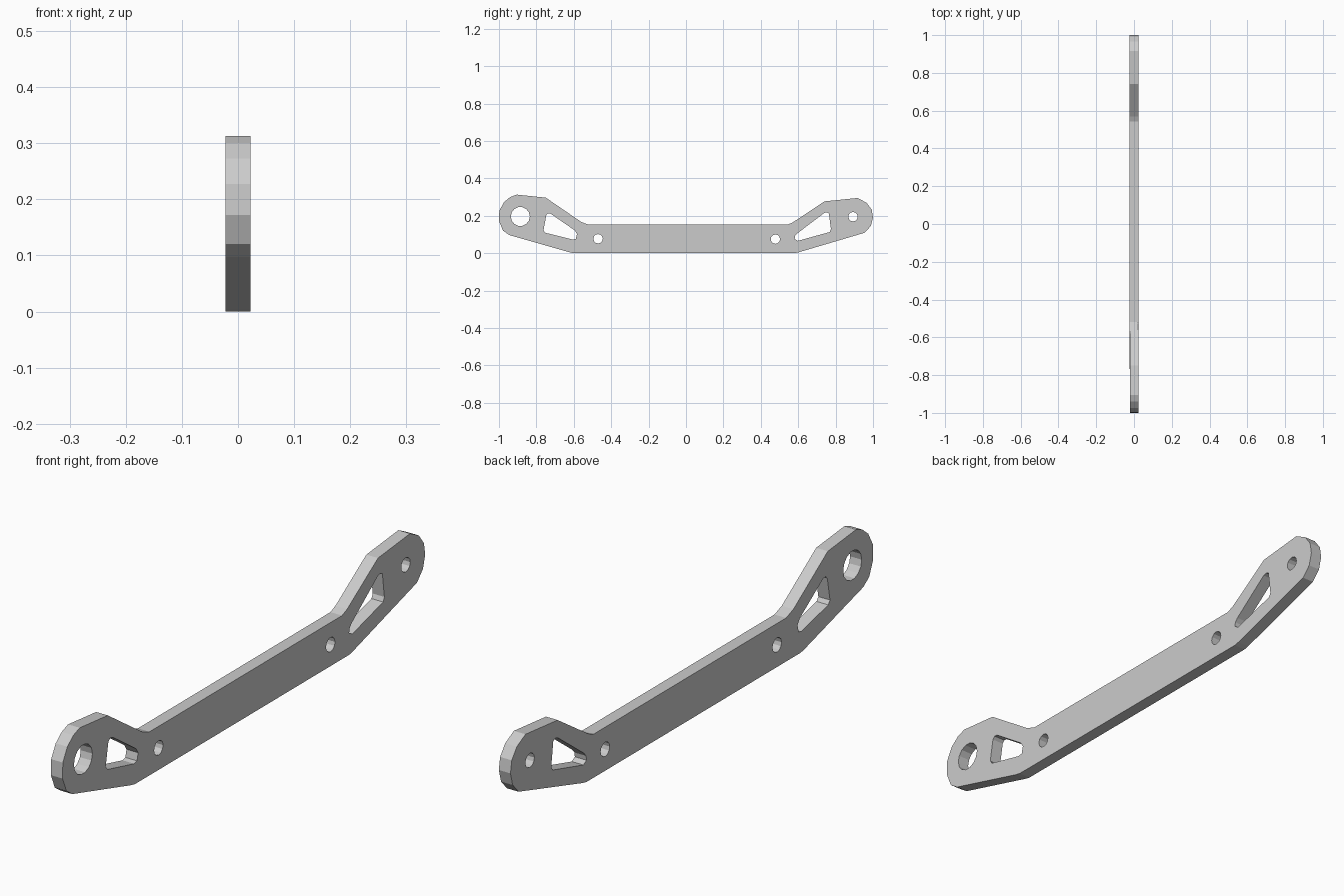
import bpy
from math import sin, cos, pi, radians

if "Cube" in bpy.data.objects:
    bpy.data.objects.remove(bpy.data.objects["Cube"])

THICKNESS = 0.045


def circle(cy, cz, r, n=12):
    return [(cy + r * cos(2 * pi * i / n), cz + r * sin(2 * pi * i / n)) for i in range(n)]


# Outer side profile (y, z)
outline = [
    (-0.62, 0.004), (-0.60, 0.0), (0.58, 0.0), (0.60, 0.004),
    (0.955, 0.109), (0.988, 0.145), (1.0, 0.19), (0.993, 0.233), (0.965, 0.27), (0.917, 0.295),
    (0.74, 0.277), (0.57, 0.164), (0.542, 0.152),
    (-0.52, 0.152), (-0.56, 0.167), (-0.75, 0.297),
    (-0.905, 0.313), (-0.94, 0.30), (-0.973, 0.273), (-0.998, 0.227),
    (-1.0, 0.172), (-0.978, 0.12), (-0.945, 0.097),
]

# Rounded triangular windows
window_left = [
    (-0.762, 0.122), (-0.747, 0.203), (-0.738, 0.213), (-0.724, 0.211), (-0.595, 0.122),
    (-0.583, 0.103), (-0.589, 0.077), (-0.605, 0.073), (-0.752, 0.109),
]
window_right = [
    (0.581, 0.076), (0.583, 0.092), (0.594, 0.105), (0.738, 0.214), (0.752, 0.219),
    (0.764, 0.213), (0.775, 0.128), (0.768, 0.113), (0.598, 0.066),
]

# Round bolt holes
holes = [
    circle(-0.886, 0.196, 0.051, 14), circle(0.893, 0.195, 0.025),
    circle(-0.47, 0.077, 0.025), circle(0.478, 0.075, 0.025),
]

# Filled, extruded profile turned to stand in the y-z plane
curve = bpy.data.curves.new("link_arm", 'CURVE')
curve.dimensions = '2D'
curve.fill_mode = 'BOTH'
curve.extrude = THICKNESS / 2
for loop in [outline, window_left, window_right] + holes:
    spline = curve.splines.new('POLY')
    spline.points.add(len(loop) - 1)
    for p, (y, z) in zip(spline.points, loop):
        p.co = (y, z, 0, 1)
    spline.use_cyclic_u = True
    spline.use_smooth = False

arm = bpy.data.objects.new("link_arm", curve)
bpy.context.collection.objects.link(arm)
arm.rotation_euler = (radians(90), 0, radians(90))

# Convert to a flat-shaded mesh
bpy.context.view_layer.objects.active = arm
arm.select_set(True)
bpy.ops.object.convert(target='MESH')
bpy.ops.object.transform_apply(rotation=True)
bpy.ops.object.mode_set(mode='EDIT')
bpy.ops.mesh.select_all(action='SELECT')
bpy.ops.mesh.remove_doubles(threshold=0.0005)
bpy.ops.mesh.normals_make_consistent(inside=False)
bpy.ops.mesh.dissolve_limited(angle_limit=radians(1))
bpy.ops.object.mode_set(mode='OBJECT')
bpy.ops.object.shade_flat()
